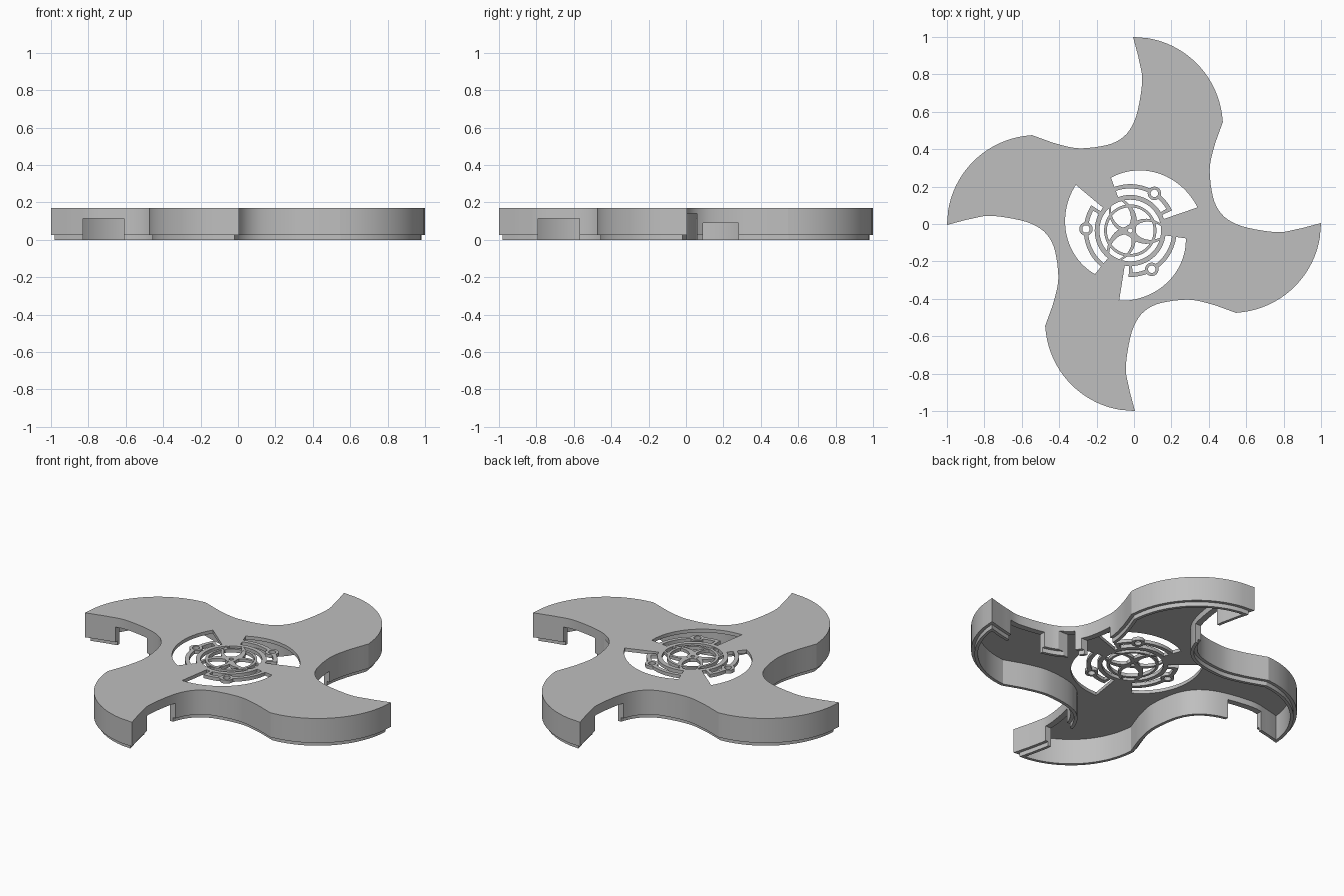
import bpy, bmesh, math
from mathutils import Vector, Matrix

if "Cube" in bpy.data.objects:
    bpy.data.objects.remove(bpy.data.objects["Cube"])

grey = bpy.data.materials.new("matte_grey")
grey.use_nodes = True
colour = (0.52, 0.52, 0.52, 1)
grey.diffuse_color = colour
grey.node_tree.nodes["Principled BSDF"].inputs["Base Color"].default_value = colour

HEIGHT, PLATE, LIP, STEP = 0.17, 0.15, 0.025, 0.018
HUB = Vector((-0.02, -0.035))


def polar(r, deg, c=HUB):
    a = math.radians(deg)
    return c + Vector((r * math.cos(a), r * math.sin(a)))


def strip(bm, left, right, z0, z1, closed=False):
    """Solid band between two matching point rows."""
    rows = [[bm.verts.new((p.x, p.y, z)) for p, z in ((l, z0), (r, z0), (r, z1), (l, z1))]
            for l, r in zip(left, right)]
    n = len(rows)
    for i in range(n if closed else n - 1):
        a, b = rows[i], rows[(i + 1) % n]
        for k in range(4):
            m = (k + 1) % 4
            bm.faces.new((a[k], a[m], b[m], b[k]))
    if not closed:
        bm.faces.new(rows[0])
        bm.faces.new(rows[-1])


def arc_strip(bm, r_in, r_out, a0, a1, z0=PLATE, z1=HEIGHT, n=24):
    """Arc band; each radius is a (start, end) pair."""
    ts = [i / n for i in range(n + 1)]
    row = lambda r: [polar(r[0] + (r[1] - r[0]) * t, a0 + (a1 - a0) * t) for t in ts]
    strip(bm, row(r_in), row(r_out), z0, z1)


def ring(bm, c, r_in, r_out, z0=PLATE, z1=HEIGHT, n=48):
    rows = [[polar(r, 360 * i / n, c) for i in range(n)] for r in (r_in, r_out)]
    strip(bm, *rows, z0, z1, closed=True)


def box(bm, x0, x1, y0, y1, z1, turn=0):
    rot = Matrix.Rotation(math.radians(turn), 2)
    strip(bm, [rot @ Vector((x0, y0)), rot @ Vector((x1, y0))],
          [rot @ Vector((x0, y1)), rot @ Vector((x1, y1))], -0.05, z1)


def finish(bm, name):
    me = bpy.data.meshes.new(name)
    bm.to_mesh(me)
    bm.free()
    ob = bpy.data.objects.new(name, me)
    bpy.context.collection.objects.link(ob)
    me.materials.append(grey)
    return ob


def outward(bm):
    bmesh.ops.recalc_face_normals(bm, faces=bm.faces)
    return bm


def smooth(ob):
    bpy.ops.object.select_all(action='DESELECT')
    ob.select_set(True)
    bpy.context.view_layer.objects.active = ob
    bpy.ops.object.shade_smooth_by_angle(angle=math.radians(25))


def catmull(pts, n=6):
    out = []
    pts = [2 * pts[0] - pts[1]] + pts + [2 * pts[-1] - pts[-2]]
    for a, b, c, d in zip(pts, pts[1:], pts[2:], pts[3:]):
        for i in range(n):
            t = i / n
            out.append(0.5 * (2 * b + (c - a) * t + (2 * a - 5 * b + 4 * c - d) * t ** 2
                              + (3 * b - a - 3 * c + d) * t ** 3))
    return out


# Blade outline: round back, hollow front, four turns
TIP, NEXT_TIP = Vector((-0.005, 1.0)), Vector((1.0, 0.005))
back = [polar(0.48, 90 - 88 * i / 28, Vector((-0.005, 0.52))) for i in range(1, 28)]
hollow = catmull([Vector(p) for p in (
    (0.475, 0.545), (0.425, 0.4), (0.405, 0.27), (0.44, 0.095),
    (0.545, 0.0), (0.75, -0.043), (0.87, -0.028))] + [NEXT_TIP])
# Points crowding the sharp tips would fold the inset walls
blade = [TIP] + [p for p in back + hollow
                 if min((p - TIP).length, (p - NEXT_TIP).length) > 0.075]
outline = []
for k in range(4):
    rot = Matrix.Rotation(math.radians(-90 * k), 2)
    outline += [rot @ p for p in blade]


def inset(pts, d):
    out = []
    for i, p in enumerate(pts):
        u = (p - pts[i - 1]).normalized()
        v = (pts[(i + 1) % len(pts)] - p).normalized()
        n1, n2 = Vector((u.y, -u.x)), Vector((v.y, -v.x))
        out.append(p + (n1 + n2) * d / (1 + n1.dot(n2)))
    return out


# Hollow shell, open underneath, with a stepped lip
bm = bmesh.new()
section = [(0, HEIGHT), (0, LIP), (STEP, LIP), (STEP, 0), (2 * STEP, 0), (2 * STEP, PLATE)]
loops = [[bm.verts.new((p.x, p.y, z)) for p in inset(outline, d)] for d, z in section]
for a, b in zip(loops, loops[1:]):
    for i in range(len(a)):
        j = (i + 1) % len(a)
        bm.faces.new((a[i], a[j], b[j], b[i]))
bm.faces.new(loops[0][::-1])
bm.faces.new(loops[-1])
shell = finish(bm, "blade_shell")

# Openings: three spiral vents, hub hole, wall notches and ports
bm = bmesh.new()
for k in range(3):
    arc_strip(bm, (0.19, 0.19), (0.38, 0.3), 19 + 121 * k, 110 + 121 * k, 0.1, 0.25, 32)
disc = [polar(0.165, 360 * i / 48) for i in range(48)]
low, high = ([bm.verts.new((p.x, p.y, z)) for p in disc] for z in (0.1, 0.25))
bm.faces.new(low)
bm.faces.new(high)
for i in range(48):
    j = (i + 1) % 48
    bm.faces.new((low[i], low[j], high[j], high[i]))
for turn in range(0, 360, 90):
    shift = 0.04 if turn in (90, 270) else 0
    box(bm, 0.61 - shift, 0.83 - shift, -0.15, 0.04, 0.115, turn)
box(bm, 0.39, 0.6, 0.005, 0.06, 0.14)
box(bm, 0.33, 0.5, 0.09, 0.28, 0.09)
cutter = finish(outward(bm), "opening_cutter")
cutter.hide_render = True

mod = shell.modifiers.new("openings", 'BOOLEAN')
mod.operation = 'DIFFERENCE'
mod.solver = 'EXACT'
mod.object = cutter
bpy.context.view_layer.objects.active = shell
bpy.ops.object.modifier_apply(modifier=mod.name)
bpy.data.objects.remove(cutter)
smooth(shell)

# Screw arms: curved bands with an eyelet
bm = bmesh.new()
for k in range(3):
    turn = 121 * k
    arc_strip(bm, (0.225, 0.225), (0.248, 0.248), 64 + turn, 112 + turn)
    arc_strip(bm, (0.225, 0.225), (0.248, 0.248), 30 + turn, 50 + turn)
    arc_strip(bm, (0.188, 0.188), (0.248, 0.248), 26 + turn, 31 + turn, n=4)
    ring(bm, polar(0.237, 57 + turn), 0.02, 0.036, n=24)
smooth(finish(outward(bm), "screw_arms"))

# Hub grille: inner ring, swirling spokes, small bored centre
bm = bmesh.new()
ring(bm, HUB, 0.125, 0.14)
ring(bm, HUB, 0.012, 0.032, n=24)
for k in range(3):
    n = 12
    for a0, sweep, w0, w1 in ((60, 45, 0.02, 0.008), (60, -50, 0.012, 0.007)):
        left, right = [], []
        for i in range(n + 1):
            t = i / n
            mid = polar(0.024 + 0.144 * t, a0 + 120 * k + sweep * t)
            w = w0 + (w1 - w0) * t
            side = polar(w, a0 + 120 * k + sweep * t + 90, Vector((0, 0)))
            left.append(mid + side)
            right.append(mid - side)
        strip(bm, left, right, PLATE + 0.001, HEIGHT - 0.001)
smooth(finish(outward(bm), "hub_grille"))
